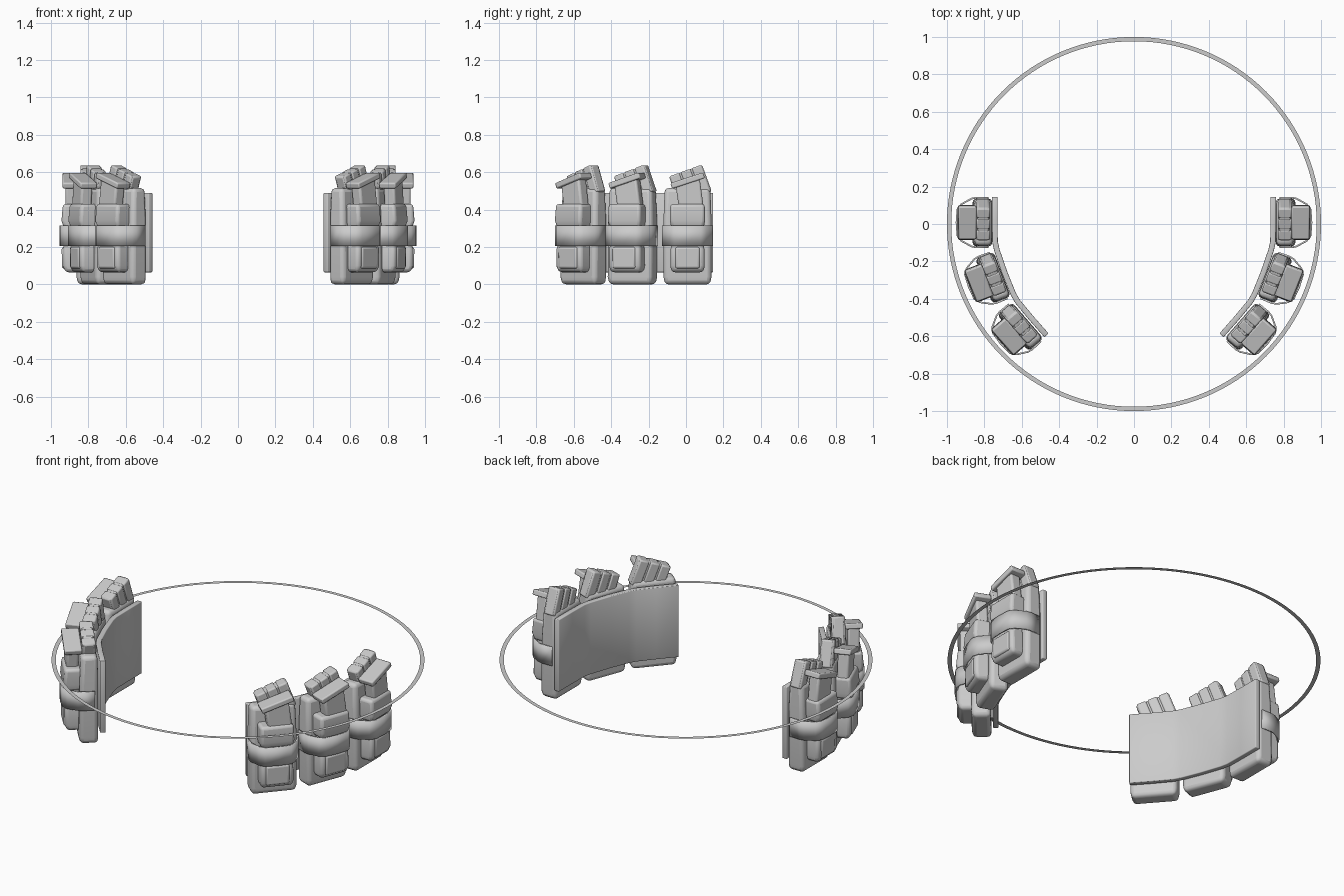
import bpy, bmesh
from math import sin, cos, pi, radians
from mathutils import Matrix, Vector

if "Cube" in bpy.data.objects:
    bpy.data.objects.remove(bpy.data.objects["Cube"])


def finish(name, bm, bevel=0.0, solid=0.0, segments=3, mirror=True, angle=40):
    bmesh.ops.recalc_face_normals(bm, faces=bm.faces)
    me = bpy.data.meshes.new(name)
    bm.to_mesh(me)
    bm.free()
    ob = bpy.data.objects.new(name, me)
    bpy.context.collection.objects.link(ob)
    if solid:
        m = ob.modifiers.new("thickness", 'SOLIDIFY')
        m.thickness = solid
        m.offset = 0
    if bevel:
        m = ob.modifiers.new("round", 'BEVEL')
        m.width = bevel
        m.segments = segments
        m.limit_method = 'ANGLE'
    if mirror:
        m = ob.modifiers.new("mirror", 'MIRROR')
        m.use_clip = False
        m.use_mirror_merge = False
    bpy.ops.object.select_all(action='DESELECT')
    ob.select_set(True)
    bpy.context.view_layer.objects.active = ob
    bpy.ops.object.shade_smooth_by_angle(angle=radians(angle))
    return ob


def loft(bm, sections, mat):
    """Closed body through rectangles (z, x0, x1, half_width)."""
    rings = []
    for z, x0, x1, w in sections:
        pts = [(x0, -w, z), (x1, -w, z), (x1, w, z), (x0, w, z)]
        rings.append([bm.verts.new(mat @ Vector(p)) for p in pts])
    for a, b in zip(rings, rings[1:]):
        for i in range(4):
            j = (i + 1) % 4
            bm.faces.new((a[i], a[j], b[j], b[i]))
    bm.faces.new(rings[0][::-1])
    bm.faces.new(rings[-1])


def body(name, sections, mat, bevel, segments=3):
    bm = bmesh.new()
    loft(bm, sections, mat)
    return finish(name, bm, bevel, segments=segments)


def strip(name, path, z0, z1, mat, solid, bevel=0.0):
    """Upright band following a path of (x, y)."""
    bm = bmesh.new()
    lo = [bm.verts.new(mat @ Vector((x, y, z0))) for x, y in path]
    hi = [bm.verts.new(mat @ Vector((x, y, z1))) for x, y in path]
    for i in range(len(path) - 1):
        bm.faces.new((lo[i], lo[i + 1], hi[i + 1], hi[i]))
    return finish(name, bm, bevel, solid, 2)


def pouch(tag, x, y, turn):
    base = Matrix.Translation((x, y, 0)) @ Matrix.Rotation(radians(-turn), 4, 'Z')

    def tilted(cy, cz, deg):
        return base @ Matrix.Translation((0, cy, cz)) @ Matrix.Rotation(radians(deg), 4, 'X')

    # large pouch
    body("main_pouch_" + tag, [(0, 0.0, 0.098, 0.122), (0.04, 0, 0.105, 0.128),
                               (0.35, 0, 0.10, 0.128), (0.515, 0.004, 0.092, 0.122)], base, 0.022)
    # large magazine: core plus three ribs
    top = tilted(-0.01, 0.607, 20)
    bm = bmesh.new()
    loft(bm, [(-0.15, 0.018, 0.078, 0.094), (0, 0.018, 0.078, 0.094)], top)
    for k in (-1, 0, 1):
        loft(bm, [(-0.15, 0.011, 0.085, 0.027), (0.002, 0.011, 0.085, 0.027)],
             top @ Matrix.Translation((0, k * 0.063, 0)))
    finish("large_magazine_" + tag, bm, 0.008, segments=2)
    # small front pouch with a wider upper sleeve
    body("front_pouch_" + tag, [(0.065, 0.09, 0.165, 0.085), (0.10, 0.09, 0.178, 0.092),
                                (0.19, 0.09, 0.178, 0.09), (0.25, 0.09, 0.165, 0.08),
                                (0.33, 0.09, 0.165, 0.08)], base, 0.018)
    body("front_sleeve_" + tag, [(0.30, 0.085, 0.172, 0.086), (0.34, 0.085, 0.186, 0.094),
                                 (0.43, 0.085, 0.178, 0.092)], base, 0.016)
    body("front_panel_" + tag, [(0.085, 0.15, 0.183, 0.066), (0.20, 0.15, 0.185, 0.066)], base, 0.012)
    # small magazine and its base plate
    body("small_magazine_" + tag, [(-0.17, 0.10, 0.165, 0.066), (0, 0.10, 0.165, 0.066)],
         tilted(0.0, 0.555, 8), 0.012)
    body("magazine_plate_" + tag, [(-0.018, 0.085, 0.18, 0.092), (0.014, 0.085, 0.18, 0.092)],
         tilted(0.0, 0.557, 18), 0.007, 2)
    # retaining strap round both pouches
    path = [(0.02, -0.131), (0.085, -0.133), (0.11, -0.128), (0.165, -0.098), (0.186, -0.07),
            (0.191, 0), (0.186, 0.07), (0.165, 0.098), (0.11, 0.128), (0.085, 0.133), (0.02, 0.131)]
    strip("strap_" + tag, path, 0.205, 0.315, base, 0.009)


for tag, x, y, turn in (("rear", 0.758, 0.008, 0), ("middle", 0.705, -0.268, 21), ("front", 0.568, -0.515, 41)):
    pouch(tag, x, y, turn)

# curved backing panel behind each row of pouches
strip("backing_panel", [(0.745, 0.145), (0.745, 0.02), (0.743, -0.095), (0.733, -0.14), (0.69, -0.265),
                        (0.645, -0.375), (0.622, -0.415), (0.55, -0.502), (0.468, -0.595)],
      0.065, 0.49, Matrix.Identity(4), 0.03, 0.004)

# flat waist ring
bm = bmesh.new()
N = 128
rings = [[bm.verts.new((r * cos(2 * pi * i / N), r * sin(2 * pi * i / N), 0.395)) for i in range(N)]
         for r in (0.977, 1.0)]
for i in range(N):
    j = (i + 1) % N
    bm.faces.new((rings[0][i], rings[1][i], rings[1][j], rings[0][j]))
finish("waist_ring", bm, mirror=False)
